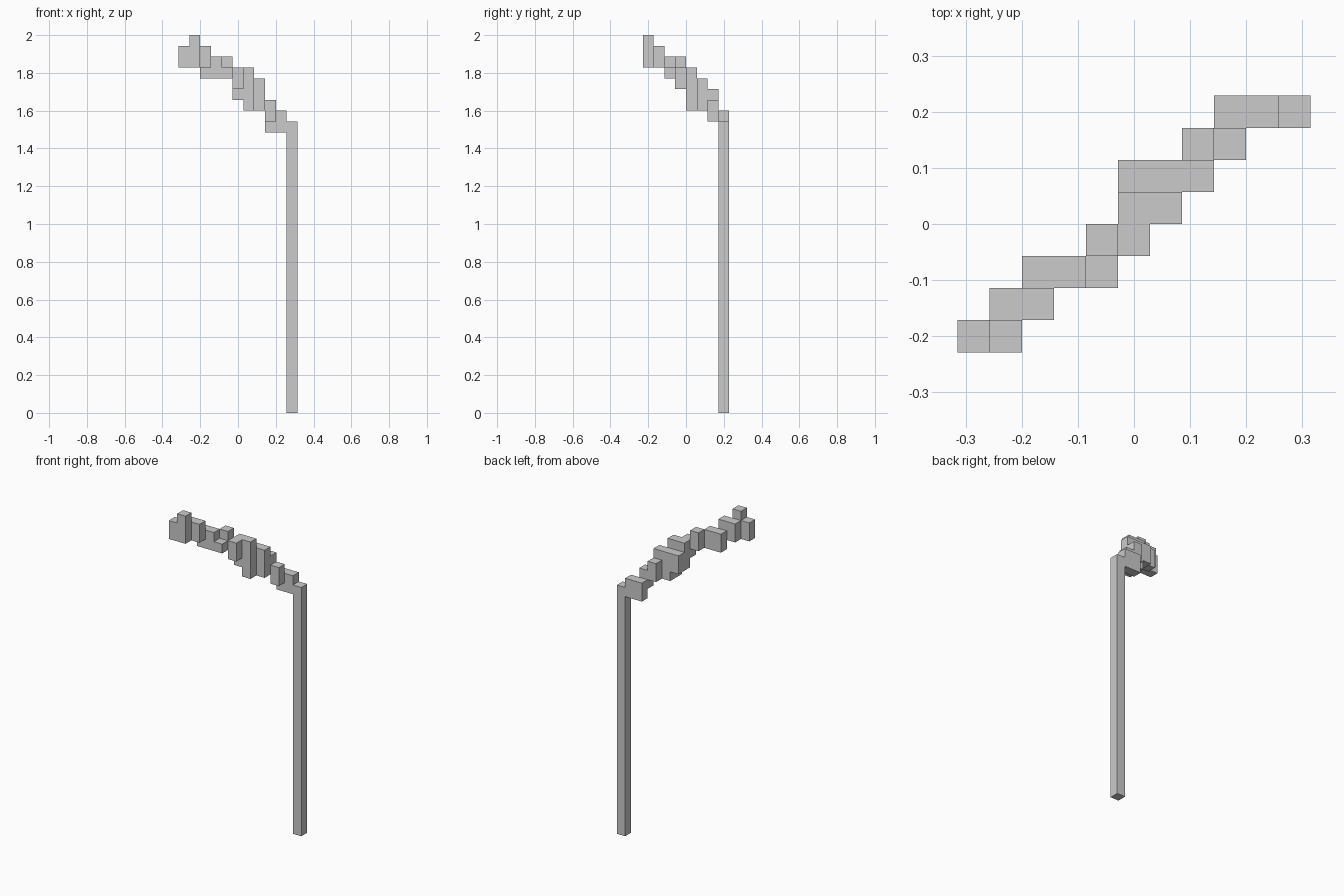
import bpy, bmesh
from mathutils import Vector

if "Cube" in bpy.data.objects:
    bpy.data.objects.remove(bpy.data.objects["Cube"])

V = 2 / 35                      # voxel size
ORIGIN = Vector((-5.5, -4, 0))  # grid offset in voxels

# Voxel columns: (x, y, lowest z, highest z)
SHAFT = [(10, 7, 0, 26)]
HEAD = [
    (0, 0, 32, 33), (1, 0, 32, 34),                     # tip
    (1, 1, 32, 33), (2, 1, 32, 33),
    (2, 2, 31, 32), (3, 2, 31, 32), (4, 2, 31, 31),
    (4, 3, 31, 32), (5, 3, 30, 31),
    (5, 4, 29, 31), (6, 4, 28, 31),                     # thick middle
    (5, 5, 29, 30), (6, 5, 28, 30), (7, 5, 28, 30),
    (7, 6, 28, 29), (8, 6, 27, 28),
    (8, 7, 26, 27), (9, 7, 26, 27),                     # joint to shaft
]


def cells(columns):
    return {(x, y, z) for x, y, a, b in columns for z in range(a, b + 1)}


def voxel_part(name, part, solid):
    """Skin only the exposed voxel sides, then merge the flat areas."""
    bm = bmesh.new()
    for c in sorted(part):
        for axis in range(3):
            u, v = (axis + 1) % 3, (axis + 2) % 3
            for sign in (-1, 1):
                n = list(c)
                n[axis] += sign
                if tuple(n) in solid:
                    continue
                corners = []
                for du, dv in ((0, 0), (1, 0), (1, 1), (0, 1))[::sign]:
                    p = Vector(c)
                    p[axis] += sign > 0
                    p[u] += du
                    p[v] += dv
                    corners.append(bm.verts.new((p + ORIGIN) * V))
                bm.faces.new(corners)
    bmesh.ops.remove_doubles(bm, verts=bm.verts, dist=V * 0.01)
    bmesh.ops.dissolve_limit(bm, angle_limit=0.01, verts=bm.verts, edges=bm.edges)
    mesh = bpy.data.meshes.new(name)
    bm.to_mesh(mesh)
    bm.free()
    obj = bpy.data.objects.new(name, mesh)
    bpy.context.collection.objects.link(obj)
    return obj


shaft, head = cells(SHAFT), cells(HEAD)
voxel_part("shaft", shaft, shaft | head)
voxel_part("curved_head", head, shaft | head)
